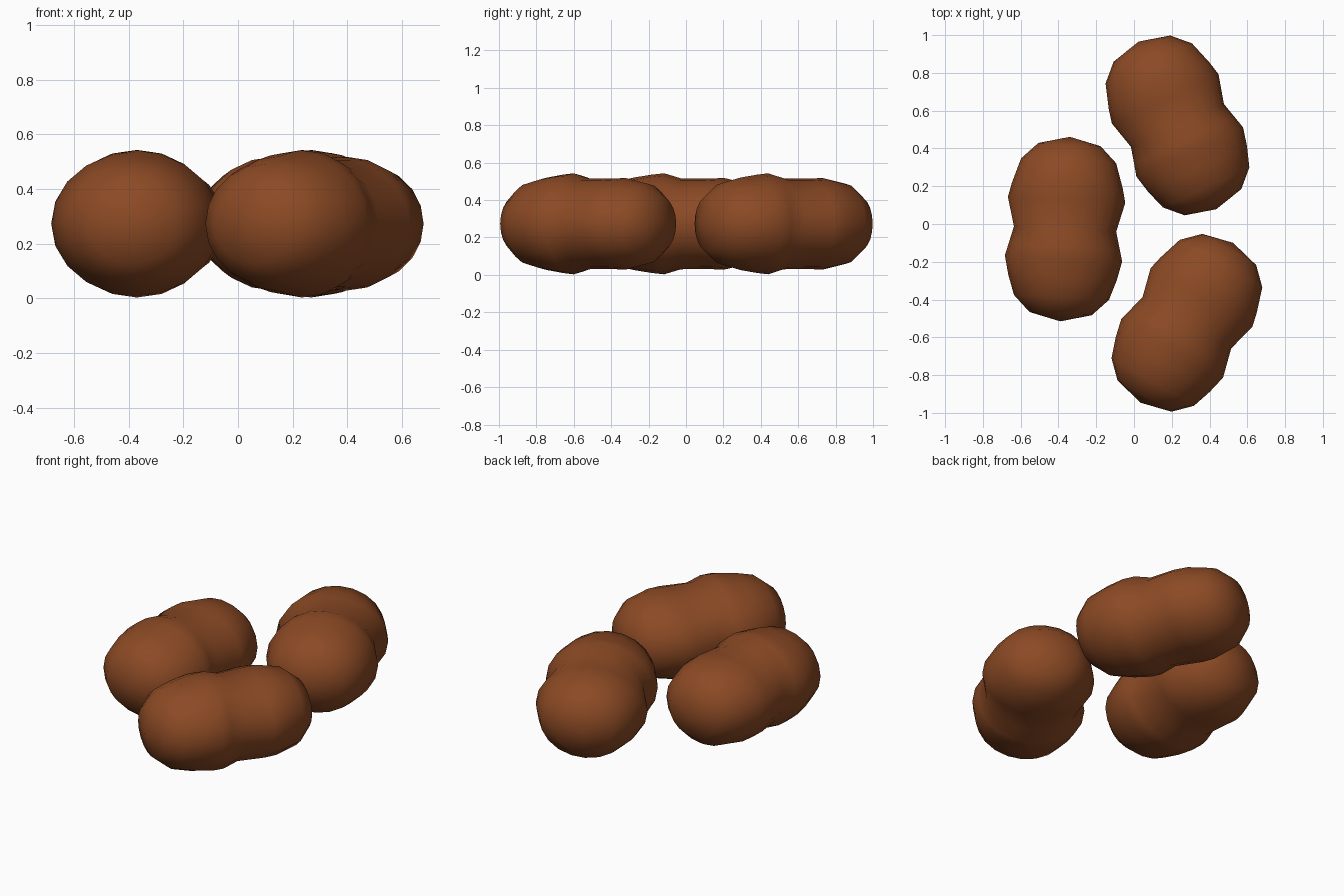
import bpy, bmesh, math

if "Cube" in bpy.data.objects:
    bpy.data.objects.remove(bpy.data.objects["Cube"])

brown = bpy.data.materials.new("roasted brown")
brown.diffuse_color = (0.26, 0.068, 0.018, 1)
brown.use_nodes = True
brown.node_tree.nodes["Principled BSDF"].inputs["Base Color"].default_value = brown.diffuse_color

SEGMENTS = 20
END = 0.489
# rings along the long axis: position, half width, half height
RINGS = [(-0.448, 0.165, 0.146), (-0.362, 0.252, 0.218), (-0.255, 0.288, 0.247),
         (-0.155, 0.311, 0.263), (-0.09, 0.294, 0.270), (0.0, 0.271, 0.243),
         (0.155, 0.311, 0.242), (0.23, 0.294, 0.245), (0.362, 0.252, 0.215),
         (0.448, 0.165, 0.144)]


def bean_mesh():
    """Two-lobed bean lofted through elliptical rings, closed to a point at each end."""
    bm = bmesh.new()
    loops = []
    for y, w, h in RINGS:
        loops.append([bm.verts.new((w * math.cos(a), y, h * math.sin(a)))
                      for a in (2 * math.pi * i / SEGMENTS for i in range(SEGMENTS))])
    first = bm.verts.new((0, -END, 0))
    last = bm.verts.new((0, END, 0))
    for i in range(SEGMENTS):
        j = (i + 1) % SEGMENTS
        for a, b in zip(loops, loops[1:]):
            bm.faces.new((a[i], a[j], b[j], b[i]))
        bm.faces.new((first, loops[0][j], loops[0][i]))
        bm.faces.new((last, loops[-1][i], loops[-1][j]))
    bmesh.ops.recalc_face_normals(bm, faces=bm.faces)
    for f in bm.faces:
        f.smooth = True
    mesh = bpy.data.meshes.new("bean")
    bm.to_mesh(mesh)
    bm.free()
    mesh.materials.append(brown)
    return mesh


# Three copies of the bean lying on the ground, each turned differently
mesh = bean_mesh()
for name, x, y, turn in [("left_bean", -0.365, -0.027, -3),
                         ("back_bean", 0.23, 0.522, 24.8),
                         ("front_bean", 0.28, -0.523, -30)]:
    bean = bpy.data.objects.new(name, mesh)
    bean.location = (x, y, 0.273)
    bean.rotation_euler.z = math.radians(turn)
    bpy.context.collection.objects.link(bean)
